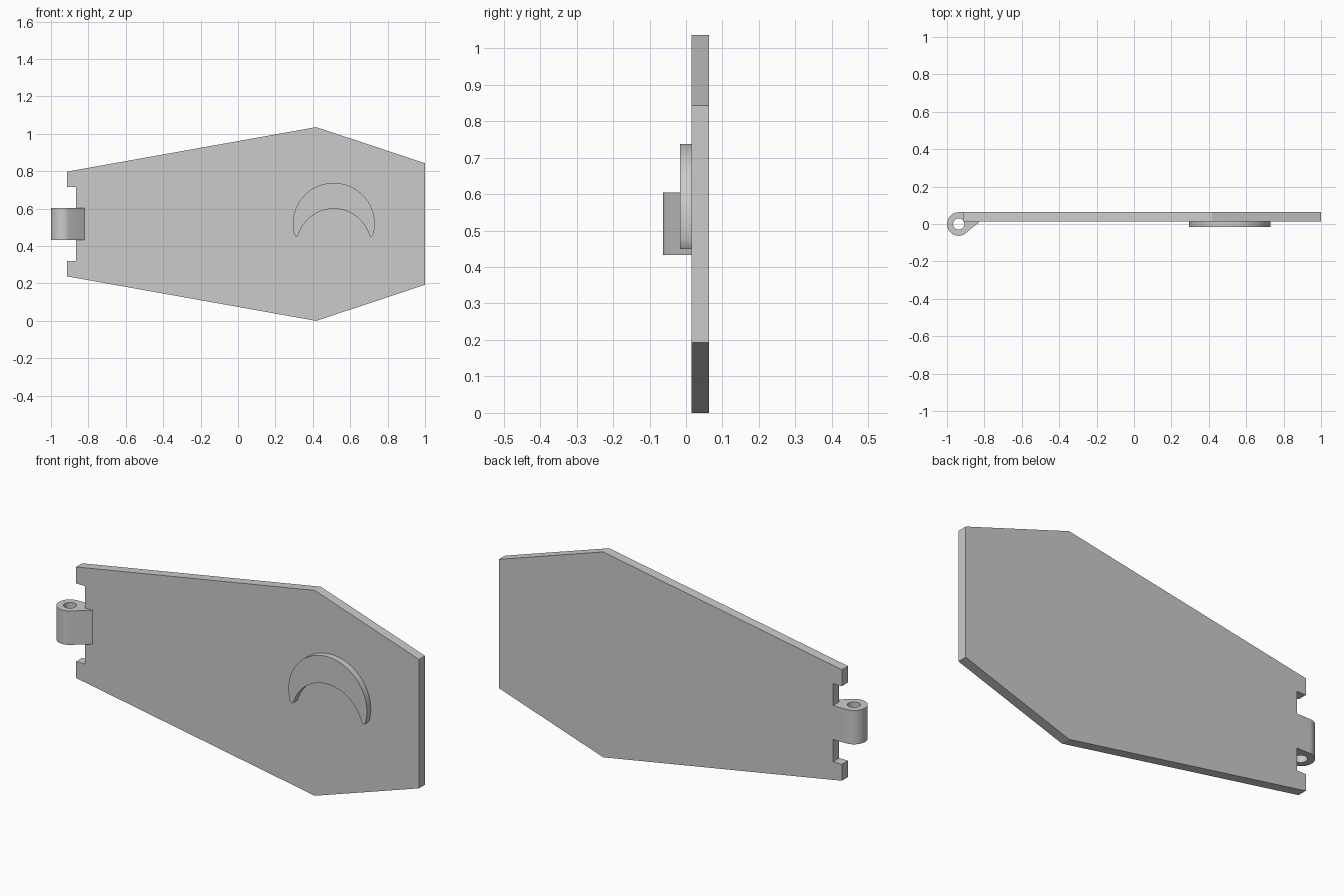
import bpy, bmesh
from math import sin, cos, radians
from mathutils import Vector

if "Cube" in bpy.data.objects:
    bpy.data.objects.remove(bpy.data.objects["Cube"])

MID = 0.518            # mirror height of the plate
FRONT, BACK = 0.0145, 0.063


def arc(cx, cy, r, a0, a1, n):
    """Points along an arc, angles in degrees."""
    return [(cx + r * cos(radians(a0 + (a1 - a0) * i / n)),
             cy + r * sin(radians(a0 + (a1 - a0) * i / n))) for i in range(n + 1)]


def prism(name, loops, place, direction, smooth=True):
    """Fill closed loops (first outer, others holes) and extrude along direction."""
    bm = bmesh.new()
    for loop in loops:
        vs = [bm.verts.new(place(a, b)) for a, b in loop]
        for i, v in enumerate(vs):
            bm.edges.new((v, vs[(i + 1) % len(vs)]))
    bmesh.ops.triangle_fill(bm, edges=bm.edges[:], use_beauty=True,
                            normal=Vector(direction).normalized())
    ext = bmesh.ops.extrude_face_region(bm, geom=bm.faces[:], use_keep_orig=True)
    moved = [g for g in ext["geom"] if isinstance(g, bmesh.types.BMVert)]
    bmesh.ops.translate(bm, verts=moved, vec=direction)
    bmesh.ops.recalc_face_normals(bm, faces=bm.faces[:])
    me = bpy.data.meshes.new(name)
    bm.to_mesh(me)
    bm.free()
    ob = bpy.data.objects.new(name, me)
    bpy.context.collection.objects.link(ob)
    if smooth:
        bpy.ops.object.select_all(action='DESELECT')
        ob.select_set(True)
        bpy.context.view_layer.objects.active = ob
        bpy.ops.object.shade_smooth_by_angle(angle=radians(25))
    return ob


# Six-sided door plate with a notched hinge edge (half outline, mirrored)
half = [(1.0, 0.325), (0.418, 0.518), (-0.914, 0.28), (-0.914, 0.197), (-0.865, 0.197)]
outline = [(x, MID + h) for x, h in half] + [(x, MID - h) for x, h in reversed(half)]
prism("door_plate", [outline], lambda x, z: (x, FRONT, z), (0, BACK - FRONT, 0), False)

# Hinge knuckle: round barrel blending into the plate, with a pin hole
cx = -0.937
barrel = arc(cx, 0, 0.063, 90, 298, 40)
barrel += [(-0.822, FRONT), (-0.865, FRONT), (-0.865, BACK)]
hole = arc(cx, 0, 0.03, 0, 360, 32)[:-1]
prism("hinge_knuckle", [barrel, hole], lambda x, y: (x, y, 0.433), (0, 0, 0.171))

# Raised crescent handle on the front
hx = 0.512
moon = arc(hx, 0.519, 0.219, -15, 195, 56)
moon += [(hx - 0.203, 0.45), (hx - 0.197, 0.45)]
moon += arc(hx, 0.401, 0.1985, 164, 16, 40)
moon += [(hx + 0.197, 0.45), (hx + 0.203, 0.45)]
prism("crescent_handle", [moon], lambda x, z: (x, -0.017, z), (0, FRONT + 0.017, 0))
